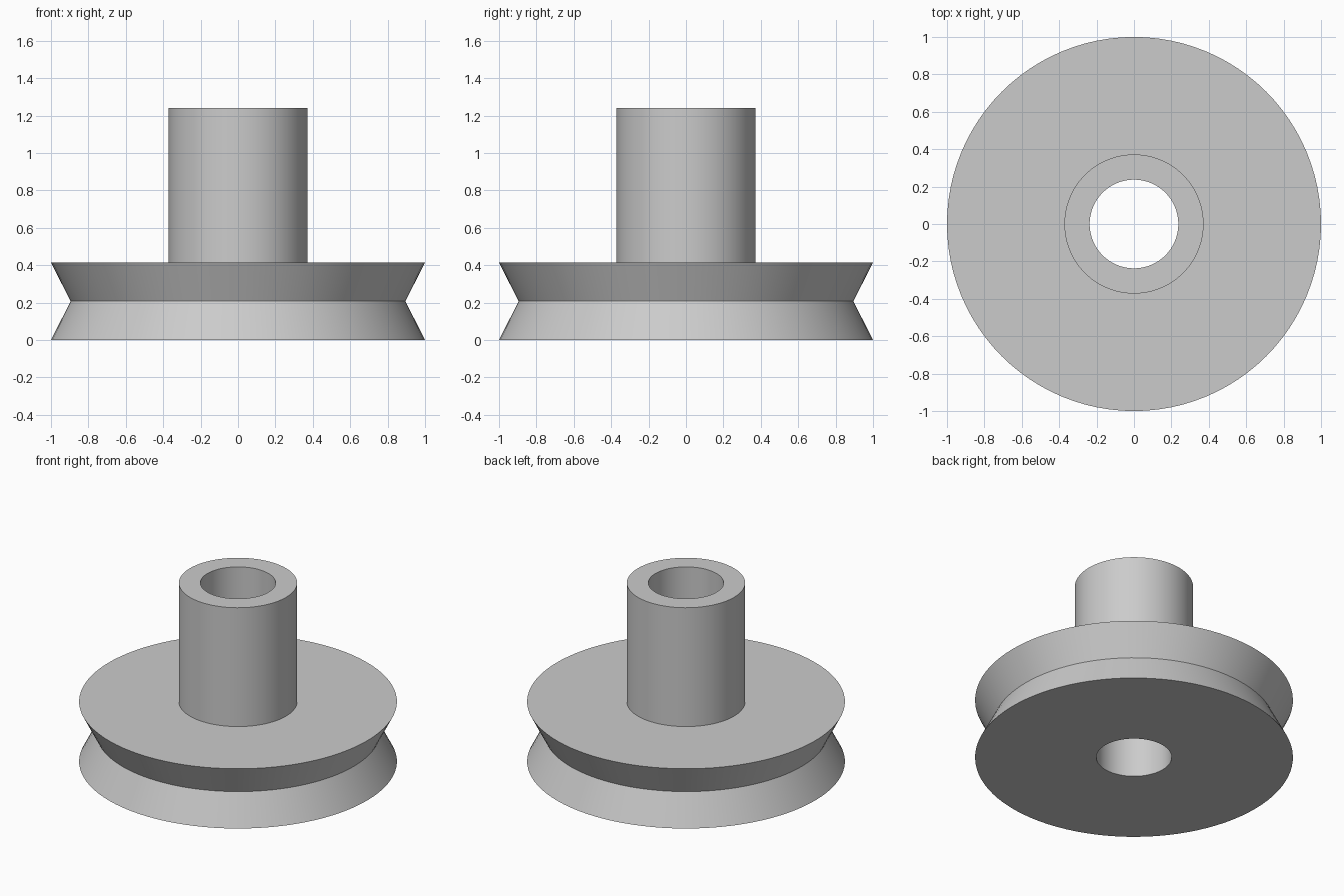
import bpy
import bmesh
import math

cube = bpy.data.objects.get("Cube")
if cube:
    bpy.data.objects.remove(cube, do_unlink=True)

SIDES = 96
RIM, GROOVE, HUB, BORE = 1.0, 0.895, 0.372, 0.237
FLANGE_TOP, HUB_TOP = 0.415, 1.24

# Plain grey finish
grey = bpy.data.materials.new("plain grey")
grey.use_nodes = True
colour = (0.6, 0.6, 0.6, 1.0)
grey.diffuse_color = colour
grey.node_tree.nodes["Principled BSDF"].inputs["Base Color"].default_value = colour


def lathe(name, profile):
    """Revolve a closed (radius, height) outline around the z axis."""
    bm = bmesh.new()
    rings = []
    for i in range(SIDES):
        a = math.tau * i / SIDES
        rings.append([bm.verts.new((r * math.cos(a), r * math.sin(a), z))
                      for r, z in profile])
    for i, ring in enumerate(rings):
        following = rings[(i + 1) % SIDES]
        for j in range(len(profile)):
            k = (j + 1) % len(profile)
            bm.faces.new((ring[j], following[j], following[k], ring[k]))
    bmesh.ops.recalc_face_normals(bm, faces=bm.faces)
    mesh = bpy.data.meshes.new(name)
    bm.to_mesh(mesh)
    bm.free()
    mesh.materials.append(grey)
    obj = bpy.data.objects.new(name, mesh)
    bpy.context.collection.objects.link(obj)
    bpy.ops.object.select_all(action="DESELECT")
    obj.select_set(True)
    bpy.context.view_layer.objects.active = obj
    bpy.ops.object.shade_smooth_by_angle(angle=math.radians(30))
    return obj


# V-grooved wheel, tubular hub and through bore in one turned piece
lathe("grooved_pulley", [
    (BORE, 0), (RIM, 0), (GROOVE, FLANGE_TOP / 2), (RIM, FLANGE_TOP),
    (HUB, FLANGE_TOP), (HUB, HUB_TOP), (BORE, HUB_TOP),
])
